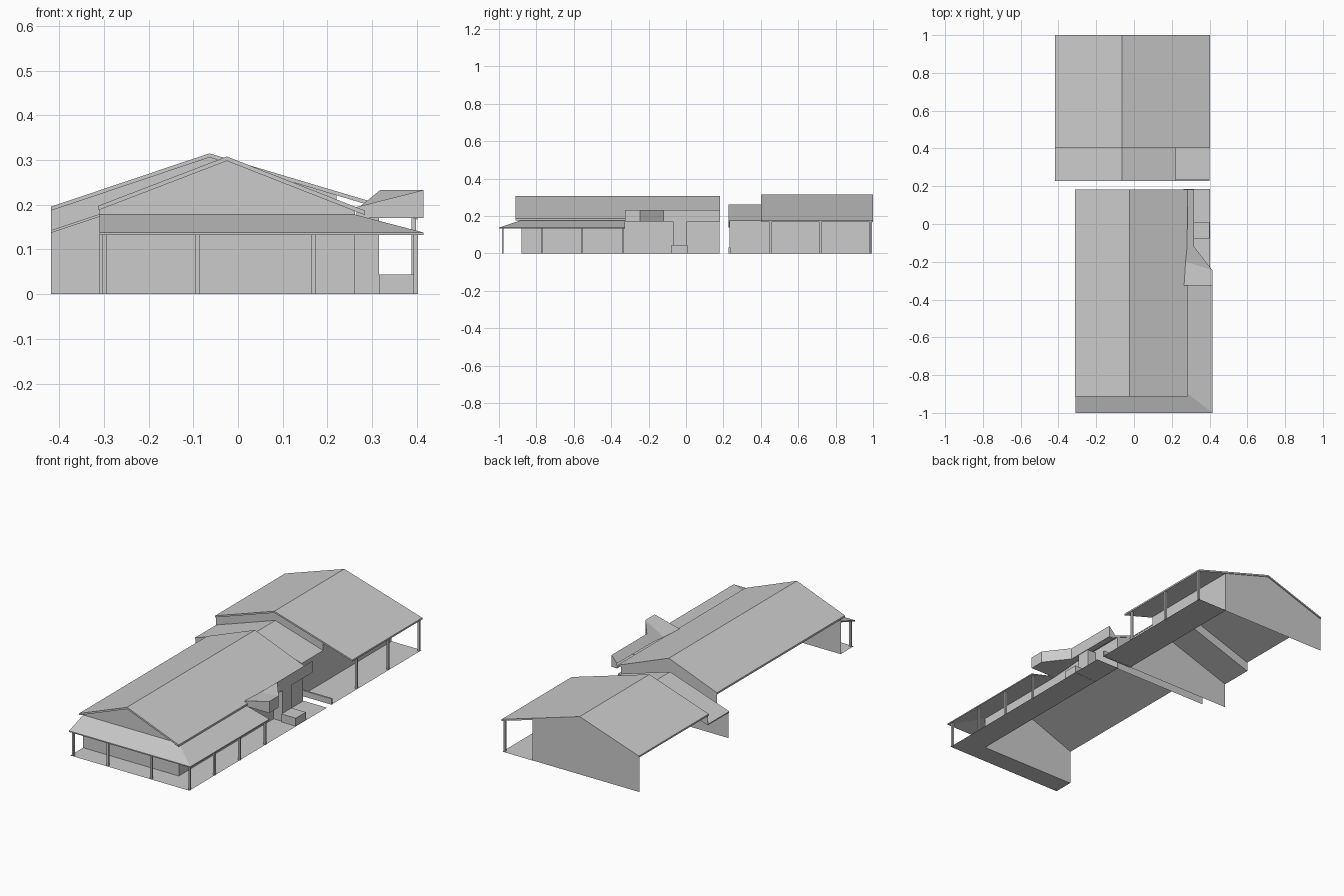
import bpy, bmesh

if "Cube" in bpy.data.objects:
    bpy.data.objects.remove(bpy.data.objects["Cube"])


def sheet(name, verts, faces, drop=0.0):
    """Flat panels from corner points, optionally given thickness downwards."""
    bm = bmesh.new()
    vs = [bm.verts.new(v) for v in verts]
    fs = [bm.faces.new([vs[i] for i in f]) for f in faces]
    if drop:
        res = bmesh.ops.extrude_face_region(bm, geom=fs, use_keep_orig=True)
        for g in res["geom"]:
            if isinstance(g, bmesh.types.BMVert):
                g.co.z -= drop
    bmesh.ops.recalc_face_normals(bm, faces=bm.faces)
    me = bpy.data.meshes.new(name)
    bm.to_mesh(me)
    bm.free()
    ob = bpy.data.objects.new(name, me)
    bpy.context.collection.objects.link(ob)
    return ob


def panel(name, pts, drop=0.0):
    return sheet(name, pts, [range(len(pts))], drop)


def box(name, x0, x1, y0, y1, z0, z1):
    return panel(name, [(x0, y0, z1), (x1, y0, z1), (x1, y1, z1), (x0, y1, z1)], z1 - z0)


def wall_y(name, y, profile):
    return panel(name, [(x, y, z) for x, z in profile])


def wall_x(name, x, y0, y1, z):
    return panel(name, [(x, y0, 0), (x, y1, 0), (x, y1, z), (x, y0, z)])


def floor(name, pts):
    return panel(name, [(x, y, 0.001) for x, y in pts])


def gable_roof(name, prof, y0, y1, thick):
    pts = [(x, y, z) for y in (y0, y1) for x, z in prof]
    return sheet(name, pts, [(0, 1, 4, 3), (1, 2, 5, 4)], thick)


def post(name, x, y, top):
    return box(name, x - 0.005, x + 0.005, y - 0.005, y + 0.005, 0, top)


# Front house: gable roof and walls (open on the left side)
gable_roof("front_roof", [(-0.312, 0.198), (-0.025, 0.308), (0.284, 0.187)], -0.912, 0.182, 0.01)
gable = [(-0.31, 0), (0.262, 0), (0.262, 0.186), (-0.025, 0.3), (-0.31, 0.19)]
wall_y("front_gable_wall", -0.88, gable)
wall_y("front_house_back_wall", 0.18, gable)
wall_x("front_house_side_wall", 0.262, -0.88, 0.18, 0.186)

# Wraparound porch with a hipped corner
sheet("porch_roof",
      [(-0.31, -0.88, 0.178), (0.262, -0.88, 0.178), (0.415, -1, 0.138),
       (-0.31, -1, 0.138), (0.415, -0.325, 0.138), (0.262, -0.325, 0.178)],
      [(0, 1, 2, 3), (1, 5, 4, 2)], 0.006)
floor("porch_floor", [(-0.31, -0.99), (0.402, -0.99), (0.402, 0.185),
                      (0.262, 0.185), (0.262, -0.88), (-0.31, -0.88)])
for x in (-0.298, -0.091, 0.169):
    post("front_porch_post", x, -0.98, 0.136)
for y in (-0.98, -0.77, -0.555, -0.338):
    post("side_porch_post", 0.398, y, 0.136)

# Entrance canopy: parapet faces, sloping top and flat underside
inner = [(0.265, -0.325, 0.195), (0.273, -0.2, 0.196), (0.281, -0.12, 0.197), (0.284, 0.182, 0.197)]
outer = [(0.415, -0.325, 0.233), (0.415, -0.245, 0.233), (0.318, -0.12, 0.233), (0.318, 0.182, 0.233)]
low = [(x, y, 0.17) for x, y, z in inner + outer]
faces = [(7, 3, 11, 15), (0, 4, 12, 8)]
for i in range(3):
    faces += [(i, i + 1, i + 5, i + 4), (i + 4, i + 5, i + 13, i + 12),
              (i + 8, i + 9, i + 13, i + 12)]
sheet("entrance_canopy", inner + outer + low, faces)
box("entrance_column", 0.262, 0.315, -0.07, 0.005, 0, 0.172)
box("entrance_planter", 0.315, 0.4, -0.078, 0.008, 0, 0.044)

# Back house: main roof, walls and side porch
gable_roof("back_roof", [(-0.418, 0.196), (-0.064, 0.315), (0.402, 0.176)], 0.402, 1.0, 0.009)
wall_y("back_gable_wall", 0.995, [(-0.418, 0), (0.22, 0), (0.22, 0.224), (-0.064, 0.308), (-0.418, 0.188)])
wall_y("upper_gable_wall", 0.41, [(-0.418, 0.136), (-0.064, 0.255), (0.22, 0.17), (0.22, 0.224),
                                  (-0.064, 0.308), (-0.418, 0.188)])
wall_x("back_house_side_wall", 0.22, 0.41, 0.995, 0.224)
for y in (0.452, 0.72, 0.985):
    post("back_porch_post", 0.393, y, 0.17)
floor("back_porch_floor", [(0.22, 0.23), (0.4, 0.23), (0.4, 0.998), (0.22, 0.998)])

# Lower link section between the houses
gable_roof("link_roof", [(-0.418, 0.143), (-0.064, 0.262), (0.222, 0.176)], 0.228, 0.41, 0.006)
wall_y("link_front_wall", 0.232, [(-0.418, 0), (0.22, 0), (0.22, 0.172), (-0.064, 0.257), (-0.418, 0.138)])
wall_x("link_side_wall", 0.22, 0.232, 0.41, 0.172)
box("low_porch_wall", 0.22, 0.4, 0.228, 0.238, 0, 0.031)
